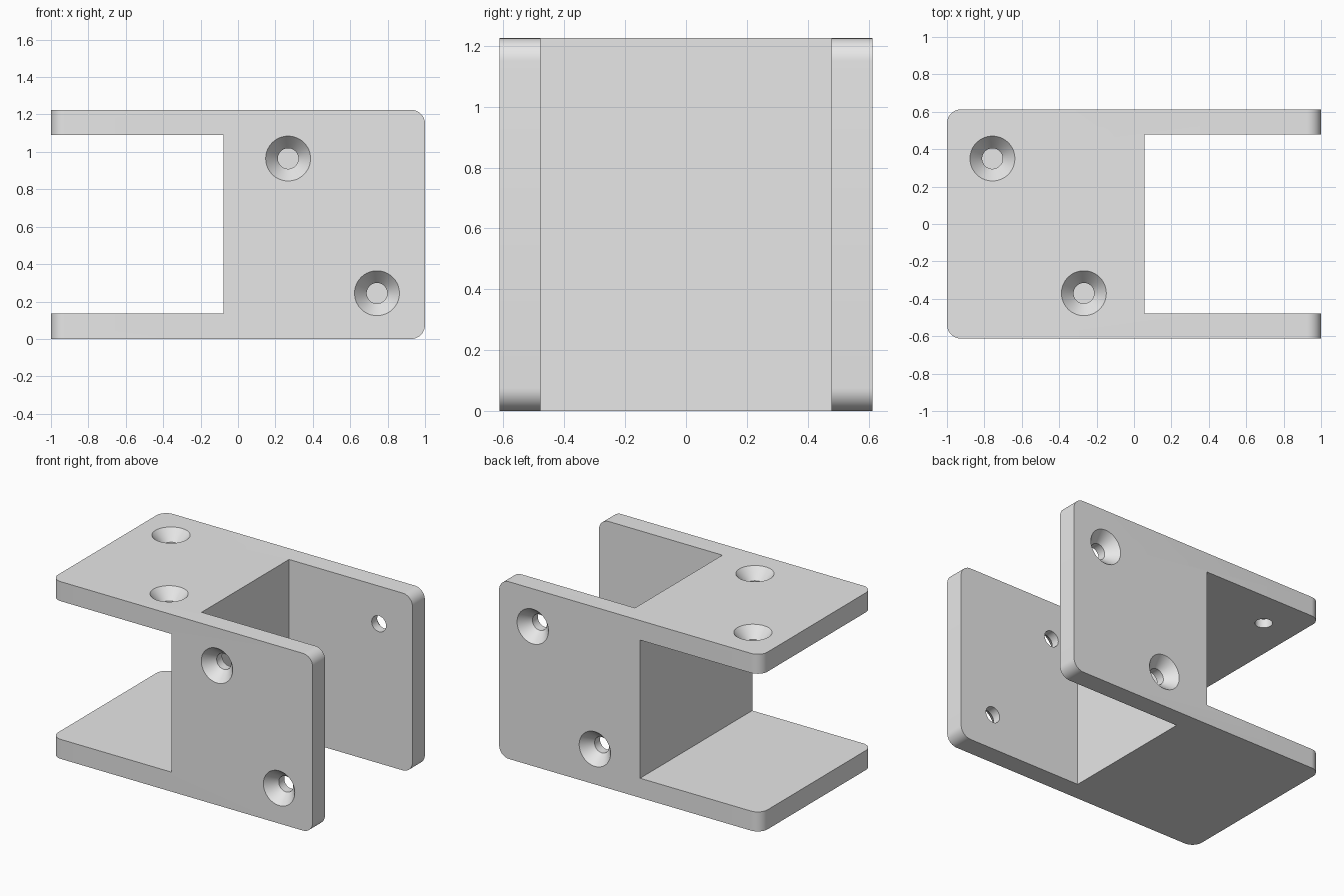
import bpy, bmesh, math
from mathutils import Matrix, Vector

cube = bpy.data.objects.get("Cube")
if cube:
    bpy.data.objects.remove(cube, do_unlink=True)

W, H = 1.225, 1.225        # depth and height of the bracket
T = 0.135                  # wall thickness
WEB = (-0.078, 0.056)      # faces of the middle wall

grey = bpy.data.materials.new("plain_grey")
grey.use_nodes = True
grey.diffuse_color = (0.8, 0.8, 0.8, 1)
grey.node_tree.nodes["Principled BSDF"].inputs["Base Color"].default_value = (0.8, 0.8, 0.8, 1)


def make_object(name, bm):
    bmesh.ops.recalc_face_normals(bm, faces=bm.faces)
    mesh = bpy.data.meshes.new(name)
    bm.to_mesh(mesh)
    bm.free()
    mesh.materials.append(grey)
    ob = bpy.data.objects.new(name, mesh)
    bpy.context.scene.collection.objects.link(ob)
    return ob


def box(low, high):
    low, high = Vector(low), Vector(high)
    bm = bmesh.new()
    bmesh.ops.create_cube(bm, size=1, matrix=Matrix.Translation((low + high) / 2)
                          @ Matrix.Diagonal((*(high - low), 1)))
    return bm


def lathe(name, profile, place, outward, sides=64):
    """Turn a (radius, height) profile about an axis pointing outward."""
    bm = bmesh.new()
    verts = [bm.verts.new((r, 0, h)) for r, h in profile]
    edges = [bm.edges.new(pair) for pair in zip(verts, verts[1:])]
    bmesh.ops.spin(bm, geom=verts + edges, cent=(0, 0, 0), axis=(0, 0, 1),
                   angle=math.tau, steps=sides)
    bmesh.ops.remove_doubles(bm, verts=bm.verts, dist=1e-5)
    turn = Vector(outward).to_track_quat('Z', 'Y').to_matrix().to_4x4()
    bm.transform(Matrix.Translation(place) @ turn)
    return make_object(name, bm)


# Solid block: upright end edges rounded at -x, crosswise end edges rounded at +x
bm = box((-1, -W / 2, 0), (1, W / 2, H))
rounded = []
for e in bm.edges:
    a, b = e.verts
    along = b.co - a.co
    x = (a.co.x + b.co.x) / 2
    if (x < -0.9 and abs(along.z) > 0.5) or (x > 0.9 and abs(along.y) > 0.5):
        rounded.append(e)
bmesh.ops.bevel(bm, geom=rounded, offset=0.075, segments=10, profile=0.5, affect='EDGES')
bracket = make_object("bracket", bm)

# Open slots on either side of the middle wall
cutters = [
    make_object("upright_slot", box((WEB[1], T - W / 2, -1), (2, W / 2 - T, 2))),
    make_object("crosswise_slot", box((-2, -1, T), (WEB[0], 1, H - T))),
    lathe("wall_hole", [(0, 0.2), (0.21, 0.2), (0.21, -0.2), (0, -0.2)],
          (0, 0, H / 2), (1, 0, 0), 96),
]

# Countersunk screw holes, staggered oppositely on facing plates
screw = [(0, 0.015), (0.133, 0.015), (0.055, -0.075), (0.055, -0.2), (0, -0.2)]
near, far, step = 0.268, 0.743, 0.36
for side in (-1, 1):
    for dist, sign in ((near, -side), (far, side)):
        cutters.append(lathe("plate_screw_hole", screw,
                             (dist, side * W / 2, H / 2 - 0.008 + sign * step), (0, side, 0)))
    for dist, sign in ((near, -side), (far + 0.014, side)):
        cutters.append(lathe("shelf_screw_hole", screw,
                             (-dist, sign * step - 0.01, H / 2 + side * H / 2), (0, 0, side)))

# Cut everything out of the block
bpy.context.view_layer.objects.active = bracket
for cutter in cutters:
    cutter.hide_render = True
    mod = bracket.modifiers.new(cutter.name, 'BOOLEAN')
    mod.operation = 'DIFFERENCE'
    mod.solver = 'EXACT'
    mod.object = cutter
    bpy.ops.object.modifier_apply(modifier=mod.name)
for cutter in cutters:
    bpy.data.objects.remove(cutter, do_unlink=True)

# Smooth the curves and keep the edges sharp
bpy.ops.object.select_all(action='DESELECT')
bracket.select_set(True)
bpy.ops.object.shade_smooth_by_angle(angle=math.radians(25))
